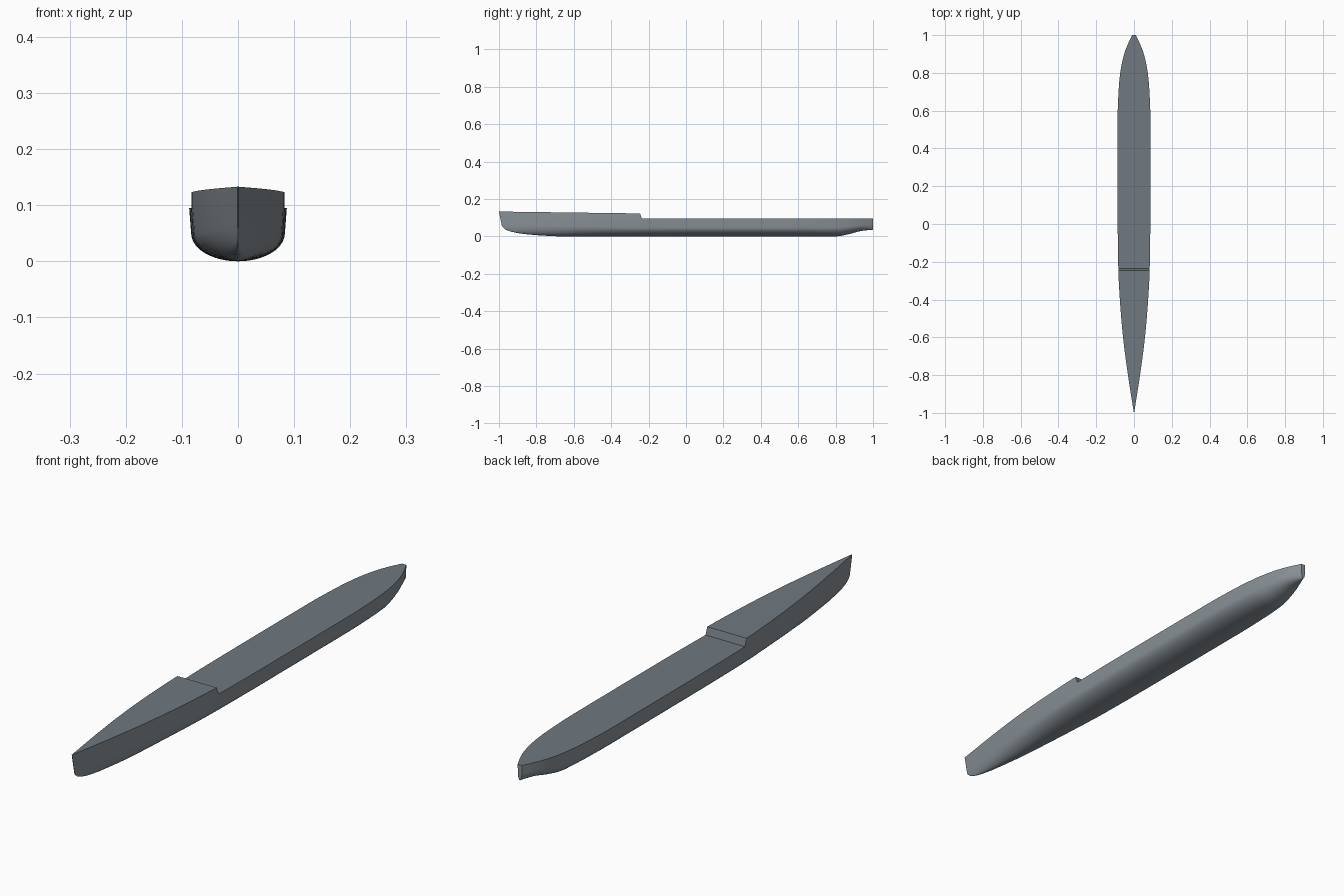
import bpy, bmesh, math

if "Cube" in bpy.data.objects:
    bpy.data.objects.remove(bpy.data.objects["Cube"])


def material(name, rgb):
    m = bpy.data.materials.new(name)
    m.diffuse_color = (*rgb, 1)
    m.use_nodes = True
    m.node_tree.nodes["Principled BSDF"].inputs["Base Color"].default_value = m.diffuse_color
    return m


def curve(keys, y):
    """Smooth monotone interpolation through (y, value) keys."""
    n = len(keys)
    if y <= keys[0][0]:
        return keys[0][1]
    if y >= keys[-1][0]:
        return keys[-1][1]
    d = [(keys[i + 1][1] - keys[i][1]) / (keys[i + 1][0] - keys[i][0]) for i in range(n - 1)]

    def slope(i):
        if i == 0:
            return d[0]
        if i == n - 1:
            return d[-1]
        a, b = d[i - 1], d[i]
        return 0 if a * b <= 0 else 2 * a * b / (a + b)

    i = next(k for k in range(n - 1) if y <= keys[k + 1][0])
    h = keys[i + 1][0] - keys[i][0]
    t = (y - keys[i][0]) / h
    return ((2 * t**3 - 3 * t**2 + 1) * keys[i][1] + (t**3 - 2 * t**2 + t) * h * slope(i)
            + (3 * t**2 - 2 * t**3) * keys[i + 1][1] + (t**3 - t**2) * h * slope(i + 1))


# Plan outline, keel line and bilge height along the ship
WIDTH = [(-1, 0.0006), (-0.8, 0.032), (-0.6, 0.058), (-0.4, 0.075), (-0.24, 0.083),
         (0, 0.0865), (0.3, 0.087), (0.55, 0.087), (0.7, 0.082), (0.8, 0.073),
         (0.9, 0.052), (0.96, 0.029), (1, 0.009)]
KEEL = [(-1, 0.054), (-0.985, 0.039), (-0.95, 0.026), (-0.9, 0.017), (-0.8, 0.007),
        (-0.65, 0), (0.8, 0), (0.87, 0.012), (0.94, 0.030), (1, 0.036)]
BILGE = [(-1, 0.072), (-0.6, 0.058), (-0.2, 0.05), (0.75, 0.05), (1, 0.066)]
DECK = 0.095
STEP = -0.246
ARC = 12


def section(y):
    """Full cross-section from left deck edge, round the keel, to the right edge."""
    w, keel, bilge = curve(WIDTH, y), curve(KEEL, y), curve(BILGE, y)
    top = 0.123 + 0.010 * (STEP - y) / (1 + STEP) if y <= STEP + 1e-5 else DECK
    half = []
    for k in range(ARC + 1):
        a = math.pi / 2 * k / ARC
        half.append((0.96 * w * math.sin(a), bilge - (bilge - keel) * math.cos(a)))
    half += [(w, DECK), (w, top)]
    rake = 0.2 * max(0, (-0.85 - y) / 0.15)      # sloping stem
    pts = [(x, y + rake * (top - z), z) for x, z in half]
    return [(-x, yy, z) for x, yy, z in reversed(pts[1:])] + pts


stations = [-1, -0.992, -0.985, -0.97, -0.95, -0.925]
stations += [-0.9 + 0.05 * i for i in range(14)]
stations += [STEP, -0.236, -0.2]
stations += [-0.1 + 0.1 * i for i in range(7)]
stations += [0.55 + 0.05 * i for i in range(6)]
stations += [0.825, 0.85, 0.875, 0.9, 0.92, 0.94, 0.96, 0.975, 0.99, 1]

# Hull shell with raised forecastle, lofted through the stations
bm = bmesh.new()
rings = [[bm.verts.new(p) for p in section(y)] for y in stations]
n = len(rings[0])
for a, b in zip(rings, rings[1:]):
    for i in range(n):
        j = (i + 1) % n
        f = bm.faces.new((a[i], a[j], b[j], b[i]))
        f.smooth = True
        f.material_index = 1 if j == 0 else 0     # deck strip
# Stem and transom ends
bm.faces.new(rings[0])
bm.faces.new(rings[-1])
bmesh.ops.remove_doubles(bm, verts=bm.verts, dist=1e-5)
bmesh.ops.recalc_face_normals(bm, faces=bm.faces)

mesh = bpy.data.meshes.new("ship_hull")
bm.to_mesh(mesh)
bm.free()
hull = bpy.data.objects.new("ship_hull", mesh)
bpy.context.collection.objects.link(hull)
mesh.materials.append(material("hull grey", (0.25, 0.285, 0.31)))
mesh.materials.append(material("deck blue grey", (0.16, 0.19, 0.215)))

bpy.context.view_layer.objects.active = hull
hull.select_set(True)
bpy.ops.object.shade_smooth_by_angle(angle=math.radians(30))
